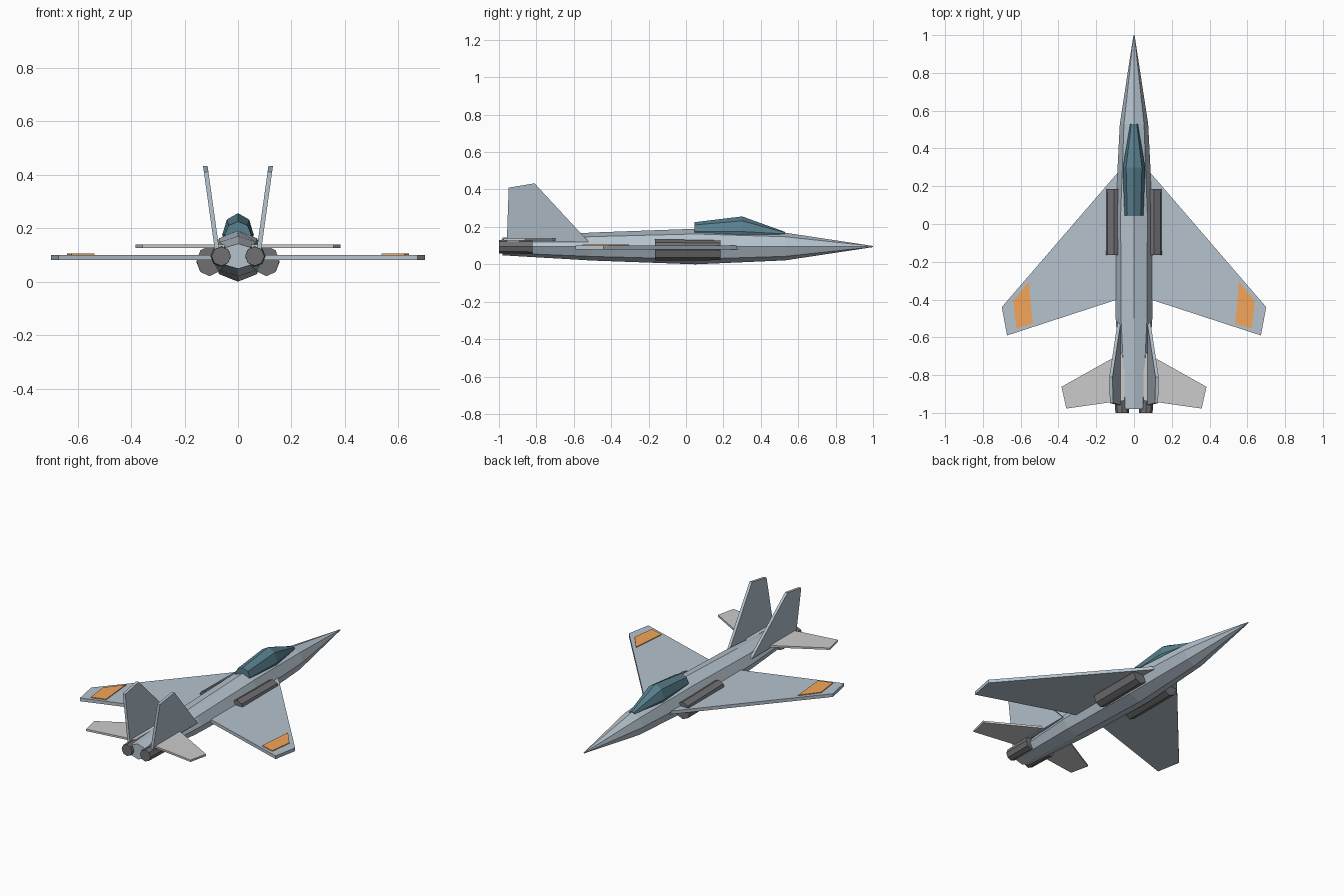
import bpy, bmesh, math
from mathutils import Vector

if "Cube" in bpy.data.objects:
    bpy.data.objects.remove(bpy.data.objects["Cube"])


def material(name, rgb):
    m = bpy.data.materials.new(name)
    m.diffuse_color = (*rgb, 1)
    m.use_nodes = True
    m.node_tree.nodes["Principled BSDF"].inputs["Base Color"].default_value = m.diffuse_color
    return m


BODY = material("blue_grey", (0.46, 0.54, 0.61))
DARK = material("dark_metal", (0.16, 0.16, 0.17))
GLASS = material("canopy_glass", (0.1, 0.22, 0.28))
ORANGE = material("orange", (0.9, 0.38, 0.1))


def finish(name, bm, mat, mirror):
    bmesh.ops.recalc_face_normals(bm, faces=bm.faces)
    me = bpy.data.meshes.new(name)
    bm.to_mesh(me)
    bm.free()
    ob = bpy.data.objects.new(name, me)
    bpy.context.collection.objects.link(ob)
    if mat:
        me.materials.append(mat)
    if mirror:
        ob.modifiers.new("mirror", 'MIRROR').use_axis[0] = True
    return ob


def loft(name, sections, mat, cx=0, mirror=False, n=8):
    """Octagonal rings along y; each section is (y, centre z, x radius, z radius)."""
    bm = bmesh.new()
    rings = []
    for y, cz, rx, rz in sections:
        rings.append([bm.verts.new((cx + rx * math.cos(math.tau * i / n), y,
                                    cz + rz * math.sin(math.tau * i / n))) for i in range(n)])
    for a, b in zip(rings, rings[1:]):
        for i in range(n):
            j = (i + 1) % n
            bm.faces.new((a[i], a[j], b[j], b[i]))
    bm.faces.new(rings[0])
    bm.faces.new(rings[-1])
    return finish(name, bm, mat, mirror)


def slab(name, outline, thickness, mat):
    """Flat outline thickened along a vector and mirrored to the other side."""
    bm = bmesh.new()
    t = Vector(thickness)
    a = [bm.verts.new(p) for p in outline]
    b = [bm.verts.new(Vector(p) + t) for p in outline]
    bm.faces.new(a)
    bm.faces.new(b)
    for i in range(len(a)):
        j = (i + 1) % len(a)
        bm.faces.new((a[i], a[j], b[j], b[i]))
    return finish(name, bm, mat, True)


# Fuselage and canopy
loft("fuselage", [(-0.98, 0.095, 0.065, 0.047), (-0.5, 0.095, 0.097, 0.075),
                  (0.05, 0.095, 0.1, 0.095), (0.53, 0.095, 0.075, 0.074),
                  (1.0, 0.095, 0.003, 0.003)], BODY)
loft("canopy", [(0.045, 0.175, 0.05, 0.05), (0.3, 0.175, 0.059, 0.081),
                (0.53, 0.163, 0.02, 0.01)], GLASS)

# Side intakes and twin nozzles
loft("intake", [(-0.165, 0.077, 0.048, 0.057), (0.185, 0.075, 0.049, 0.053)],
     DARK, 0.107, True)
loft("nozzle", [(-1.0, 0.095, 0.036, 0.036), (-0.82, 0.095, 0.04, 0.04)],
     DARK, 0.063, True)

# Main wings with orange tip panels
slab("wing", [(x, y, 0.08) for x, y in
              [(0.08, 0.279), (0.70, -0.44), (0.672, -0.59), (0.08, -0.397)]],
     (0, 0, 0.02), BODY)
slab("wing_panel", [(x, y, 0.099) for x, y in
                    [(0.557, -0.305), (0.64, -0.41), (0.622, -0.553), (0.537, -0.527)]],
     (0, 0, 0.006), ORANGE)

# Tailplanes
slab("tailplane", [(x, y, 0.126) for x, y in
                   [(0.05, -0.675), (0.384, -0.862), (0.358, -0.977), (0.05, -0.933)]],
     (0, 0, 0.012), None)

# Outward-leaning twin fins
slab("fin", [(0.07 + 0.14 * (z - 0.12), y, z) for y, z in
             [(-0.52, 0.12), (-0.81, 0.433), (-0.948, 0.41), (-0.958, 0.12)]],
     (0.017, 0, 0), BODY)
